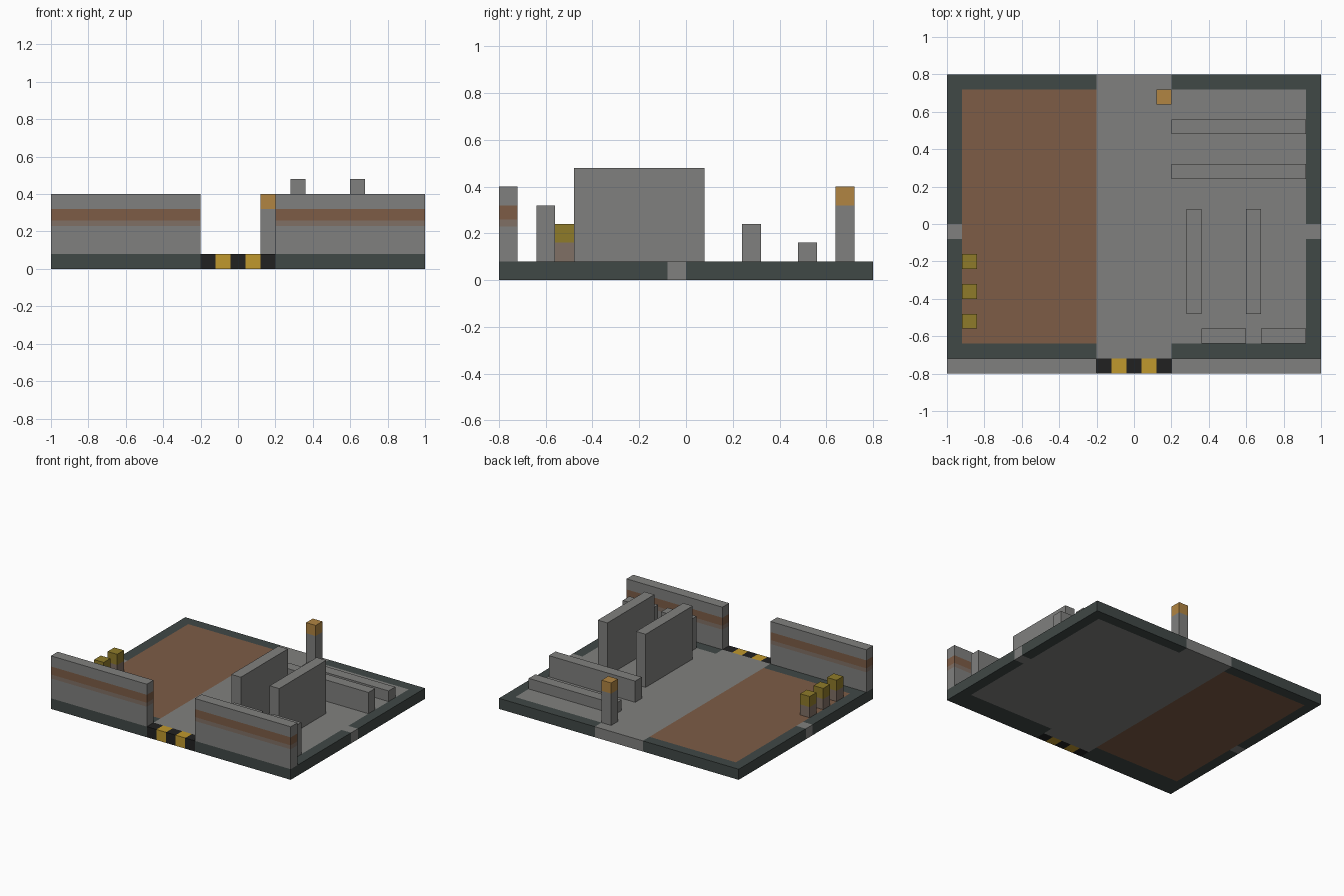
import bpy
import bmesh
from mathutils import Vector

cube = bpy.data.objects.get("Cube")
if cube:
    bpy.data.objects.remove(cube, do_unlink=True)

U = 0.08  # thickness shared by the slab, walls and posts


def linear(c):
    c /= 255
    return c / 12.92 if c <= 0.04045 else ((c + 0.055) / 1.055) ** 2.4


def material(name, *rgb):
    m = bpy.data.materials.new(name)
    col = [linear(c) for c in rgb] + [1]
    m.diffuse_color = col
    m.use_nodes = True
    m.node_tree.nodes["Principled BSDF"].inputs["Base Color"].default_value = col
    return m


concrete = material("concrete grey", 128, 128, 126)
border = material("dark border", 64, 72, 70)
rust = material("rust brown", 125, 92, 70)
faded = material("faded rust", 128, 112, 101)
black = material("hazard black", 33, 33, 33)
yellow = material("hazard yellow", 192, 152, 45)
olive = material("drum yellow", 143, 123, 42)
orange = material("lamp orange", 177, 133, 66)


def finish(bm, name, mats):
    bmesh.ops.recalc_face_normals(bm, faces=bm.faces)
    mesh = bpy.data.meshes.new(name)
    bm.to_mesh(mesh)
    bm.free()
    for m in mats:
        mesh.materials.append(m)
    obj = bpy.data.objects.new(name, mesh)
    bpy.context.collection.objects.link(obj)
    return obj


def box(x0, x1, y0, y1, z0, z1):
    bm = bmesh.new()
    bmesh.ops.create_cube(bm, size=1)
    for v in bm.verts:
        v.co = ((x0 + x1) / 2 + v.co.x * (x1 - x0),
                (y0 + y1) / 2 + v.co.y * (y1 - y0),
                (z0 + z1) / 2 + v.co.z * (z1 - z0))
    return bm


def cut(bm, axis, places):
    normal = Vector([i == axis for i in range(3)])
    for p in places:
        bmesh.ops.bisect_plane(bm, geom=bm.verts[:] + bm.edges[:] + bm.faces[:],
                               plane_co=normal * p, plane_no=normal)


def block(name, x0, x1, y0, y1, bands):
    """Upright block on the slab; bands are (top height, material), lowest first."""
    bm = box(x0, x1, y0, y1, U, bands[-1][0])
    cut(bm, 2, [top for top, _ in bands[:-1]])
    mats = list(dict.fromkeys(m for _, m in bands))
    for f in bm.faces:
        z = f.calc_center_median().z
        f.material_index = mats.index(next(m for top, m in bands if z < top + 1e-4))
    return finish(bm, name, mats)


# Floor slab: border, two floor zones, openings and hazard threshold
def floor_material(x, y):
    if abs(x) < 0.2 and y < -0.72:
        return black if int((x + 0.2) / U) % 2 == 0 else yellow
    if -0.2 < x < 0.2 or -U < y < 0 and abs(x) > 0.92:
        return concrete
    if abs(x) > 0.92 or y > 0.72 or y < -0.64:
        return border
    return rust if x < 0 else concrete


slab = box(-1, 1, -0.8, 0.8, 0, U)
cut(slab, 0, [-0.92, 0.92] + [-0.2 + U * i for i in range(6)])
cut(slab, 1, [-0.72, -0.64, -U, 0, 0.72])
floor_mats = [concrete, border, rust, black, yellow]
for face in slab.faces:
    p = face.calc_center_median() - face.normal * 0.01
    face.material_index = floor_mats.index(floor_material(p.x, p.y))
finish(slab, "floor_slab", floor_mats)

# Front walls with a rust stripe, either side of the entrance
stripe = [(0.23, concrete), (0.26, faded), (0.32, rust), (0.4, concrete)]
block("front_wall_right", -1, -0.2, -0.8, -0.72, stripe)
block("front_wall_left", 0.2, 1, -0.8, -0.72, stripe)

# Tall partitions
for i, x in enumerate((0.28, 0.6)):
    block(f"partition_{i + 1}", x, x + U, -0.48, 0.08, [(0.48, concrete)])

# Low cabinets behind the front wall
for i, (x0, x1) in enumerate(((0.36, 0.6), (0.68, 0.92))):
    block(f"cabinet_{i + 1}", x0, x1, -0.64, -0.56, [(0.32, concrete)])

# Stepped benches at the back
for i, (y, top) in enumerate(((0.24, 0.24), (0.48, 0.16))):
    block(f"bench_{i + 1}", 0.2, 0.92, y, y + U, [(top, concrete)])

# Row of short drums along the rust floor
for i in range(3):
    y = -0.56 + 2 * U * i
    block(f"drum_{i + 1}", -0.92, -0.84, y, y + U, [(0.16, faded), (0.24, olive)])

# Lamp post beside the rear opening
block("lamp_post", 0.12, 0.2, 0.64, 0.72, [(0.32, concrete), (0.4, orange)])
